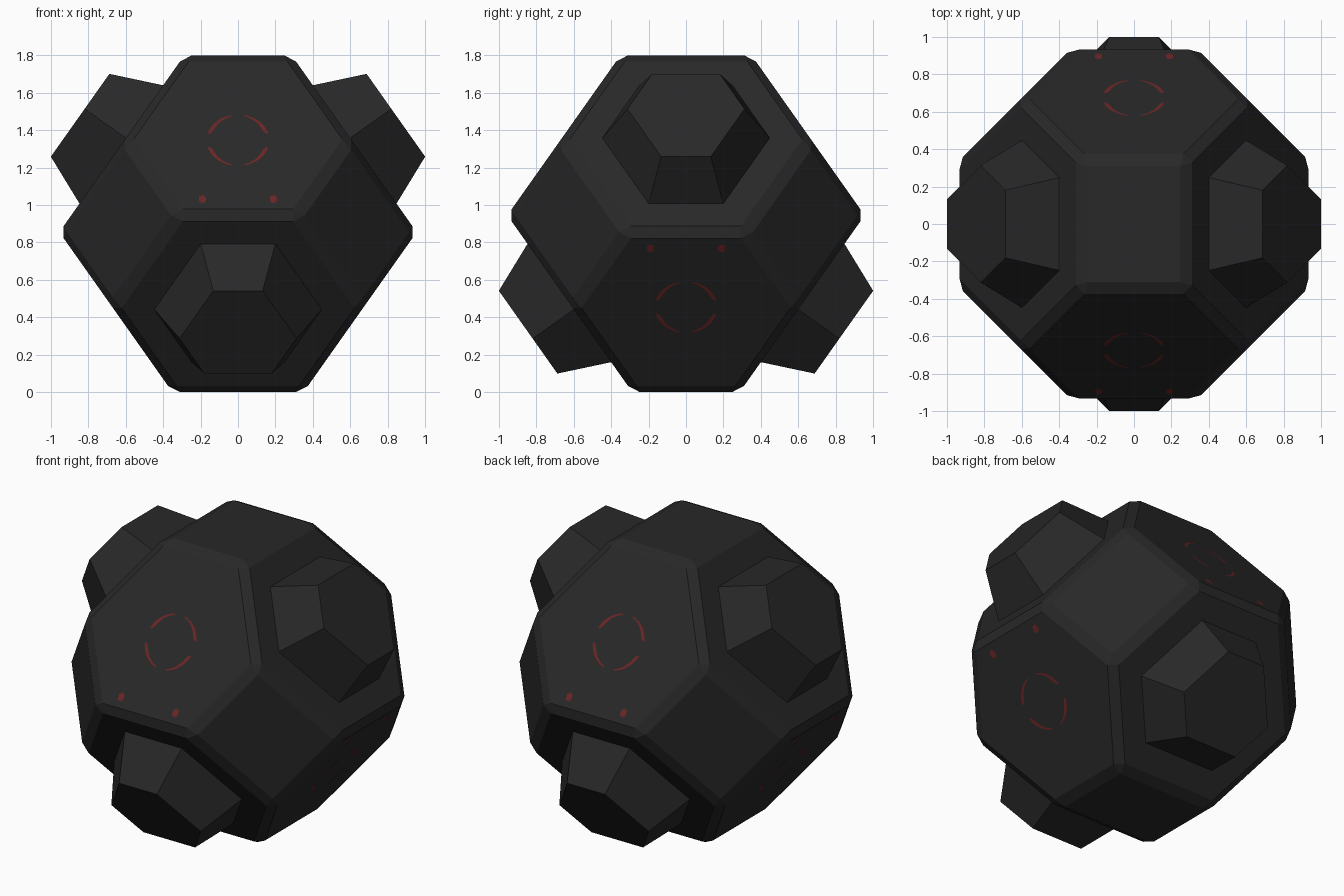
import bpy, bmesh, math
from mathutils import Matrix, Vector

default = bpy.data.objects.get("Cube")
if default:
    bpy.data.objects.remove(default, do_unlink=True)

MID = 0.9  # height of the centre of the body


def material(name, rgb):
    mat = bpy.data.materials.new(name)
    mat.use_nodes = True
    mat.diffuse_color = (*rgb, 1)
    mat.node_tree.nodes["Principled BSDF"].inputs["Base Color"].default_value = (*rgb, 1)
    return mat


charcoal = material("charcoal", (0.021, 0.021, 0.021))
dark_red = material("dark_red", (0.145, 0.018, 0.018))


def finish(bm, name, mat, matrix=None):
    mesh = bpy.data.meshes.new(name)
    bm.to_mesh(mesh)
    bm.free()
    mesh.materials.append(mat)
    obj = bpy.data.objects.new(name, mesh)
    bpy.context.collection.objects.link(obj)
    obj.matrix_world = Matrix.Translation((0, 0, MID)) @ (matrix or Matrix())
    return obj


def face_frame(direction, side):
    """Axes of a slanted hexagon: u level, v towards the equator, n outwards."""
    d, up = Vector(direction), Vector((0, 0, side))
    n = (d * math.sqrt(2) + up).normalized()
    v = (d - up * math.sqrt(2)).normalized()
    u = v.cross(n)
    return Matrix((u, v, n)).transposed().to_4x4()


# The slanted faces alternate between marked and studded
sides = {"left": (1, 0, 0), "right": (-1, 0, 0), "front": (0, -1, 0), "back": (0, 1, 0)}
marked, studded = {}, {}
for label, d in sides.items():
    s = -1 if d[0] else 1
    marked[label] = face_frame(d, s)
    studded[label] = face_frame(d, -s)

MARKED_DIST, STUD_DIST = 0.806, 0.754

# Body: a cube cut down to a truncated octahedron, edges chamfered
planes = [(m.col[2].xyz, MARKED_DIST) for m in marked.values()]
planes += [(m.col[2].xyz, STUD_DIST) for m in studded.values()]
planes += [(Vector((x, y, 0)).normalized(), 0.9) for x in (-1, 1) for y in (-1, 1)]
bm = bmesh.new()
bmesh.ops.create_cube(bm, size=1, matrix=Matrix.Diagonal((4, 4, 2 * MID, 1)))
for n, dist in planes:
    geom = bm.verts[:] + bm.edges[:] + bm.faces[:]
    bmesh.ops.bisect_plane(bm, geom=geom, dist=1e-5, plane_co=n * dist,
                           plane_no=n, clear_outer=True)
    rim = [e for e in bm.edges if e.is_boundary]
    bmesh.ops.holes_fill(bm, edges=rim, sides=0)
bmesh.ops.recalc_face_normals(bm, faces=bm.faces)
body = finish(bm, "body", charcoal)
chamfer = body.modifiers.new("chamfer", "BEVEL")
chamfer.width = 0.04
chamfer.segments = 1
chamfer.limit_method = "ANGLE"


def hexagon(a, b, z):
    """Hexagon whose sides lie alternately a and b from the centre."""
    half = (b - a / 2) / math.sin(math.radians(60))
    return [Matrix.Rotation(math.radians(120 * k), 3, "Z") @ Vector((x, a, z))
            for k in range(3) for x in (half, -half)]


# Studs: tapered hexagonal blocks
for label, frame in studded.items():
    bm = bmesh.new()
    low = [bm.verts.new(p) for p in hexagon(0.404, 0.376, STUD_DIST - 0.006)]
    high = [bm.verts.new(p) for p in hexagon(0.285, 0.257, 1.024)]
    bm.faces.new(high)
    bm.faces.new(low[::-1])
    for i in range(6):
        j = (i + 1) % 6
        bm.faces.new((low[i], low[j], high[j], high[i]))
    finish(bm, label + "_stud", charcoal, frame)

# Broken red rings and paired dots, as thin plates
for label, frame in marked.items():
    level = MARKED_DIST + 0.002
    bm = bmesh.new()
    for quarter in range(4):
        steps, pairs = 10, []
        for i in range(steps + 1):
            t = i / steps
            angle = 16 + 62 * t
            if quarter % 2:
                angle = 90 - angle
            angle = math.radians(angle + 90 * quarter)
            width = 0.007 + 0.018 * (1 - t) * min(1, 0.3 + 4 * t)
            pairs.append([bm.verts.new((r * math.cos(angle), 0.025 + r * math.sin(angle), level))
                          for r in (0.168 - width, 0.168)])
        for p, q in zip(pairs, pairs[1:]):
            bm.faces.new((p[0], p[1], q[1], q[0]))
    for x in (-0.19, 0.19):
        spot = Matrix.Translation((x, 0.41, level)) @ Matrix.Diagonal((0.9, 1.1, 1, 1))
        bmesh.ops.create_circle(bm, cap_ends=True, segments=6, radius=0.025, matrix=spot)
    for f in bm.faces:
        f.normal_update()
        if f.normal.z < 0:
            f.normal_flip()
    finish(bm, label + "_red_marks", dark_red, frame)
